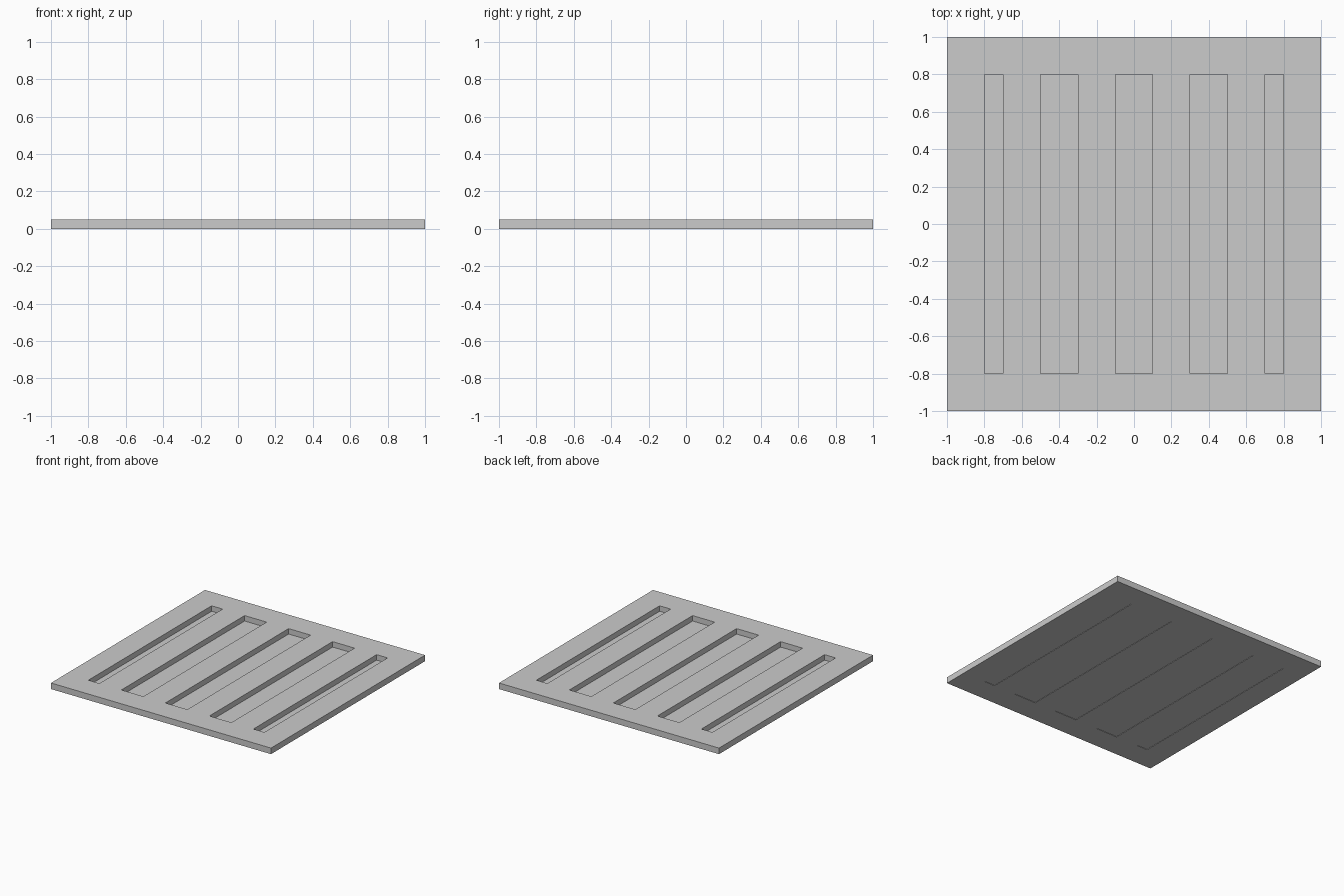
import bpy
import bmesh
from mathutils import Matrix, Vector

if "Cube" in bpy.data.objects:
    bpy.data.objects.remove(bpy.data.objects["Cube"], do_unlink=True)

THICKNESS = 0.05
SLOT_HALF_LENGTH = 0.8
SLOTS = [(-0.75, 0.1), (-0.4, 0.2), (0, 0.2), (0.4, 0.2), (0.75, 0.1)]  # centre x, width

grey = bpy.data.materials.new("plain grey")
grey.use_nodes = True
colour = (0.6, 0.6, 0.6, 1)
grey.diffuse_color = colour
grey.node_tree.nodes["Principled BSDF"].inputs["Base Color"].default_value = colour


def boxes(name, specs):
    """One object made of boxes given as (centre, size)."""
    bm = bmesh.new()
    for centre, size in specs:
        matrix = Matrix.Translation(centre) @ Matrix.Diagonal(Vector(size).to_4d())
        bmesh.ops.create_cube(bm, size=1, matrix=matrix)
    mesh = bpy.data.meshes.new(name)
    bm.to_mesh(mesh)
    bm.free()
    mesh.materials.append(grey)
    obj = bpy.data.objects.new(name, mesh)
    bpy.context.collection.objects.link(obj)
    return obj


def slot_boxes(z, height):
    return [((x, 0, z), (w, 2 * SLOT_HALF_LENGTH, height)) for x, w in SLOTS]


# Square plate with five long slots cut through it
plate = boxes("slotted_plate", [((0, 0, THICKNESS / 2), (2, 2, THICKNESS))])
cutter = boxes("slot_cutter", slot_boxes(THICKNESS / 2, 0.2))
cutter.hide_render = True
cut = plate.modifiers.new("slots", "BOOLEAN")
cut.operation = "DIFFERENCE"
cut.solver = "EXACT"
cut.object = cutter
bpy.context.view_layer.objects.active = plate
bpy.ops.object.modifier_apply(modifier=cut.name)
bpy.data.objects.remove(cutter, do_unlink=True)

# Thin floors closing the slots just above the underside
boxes("slot_floors", slot_boxes(0.004, 0.002))
